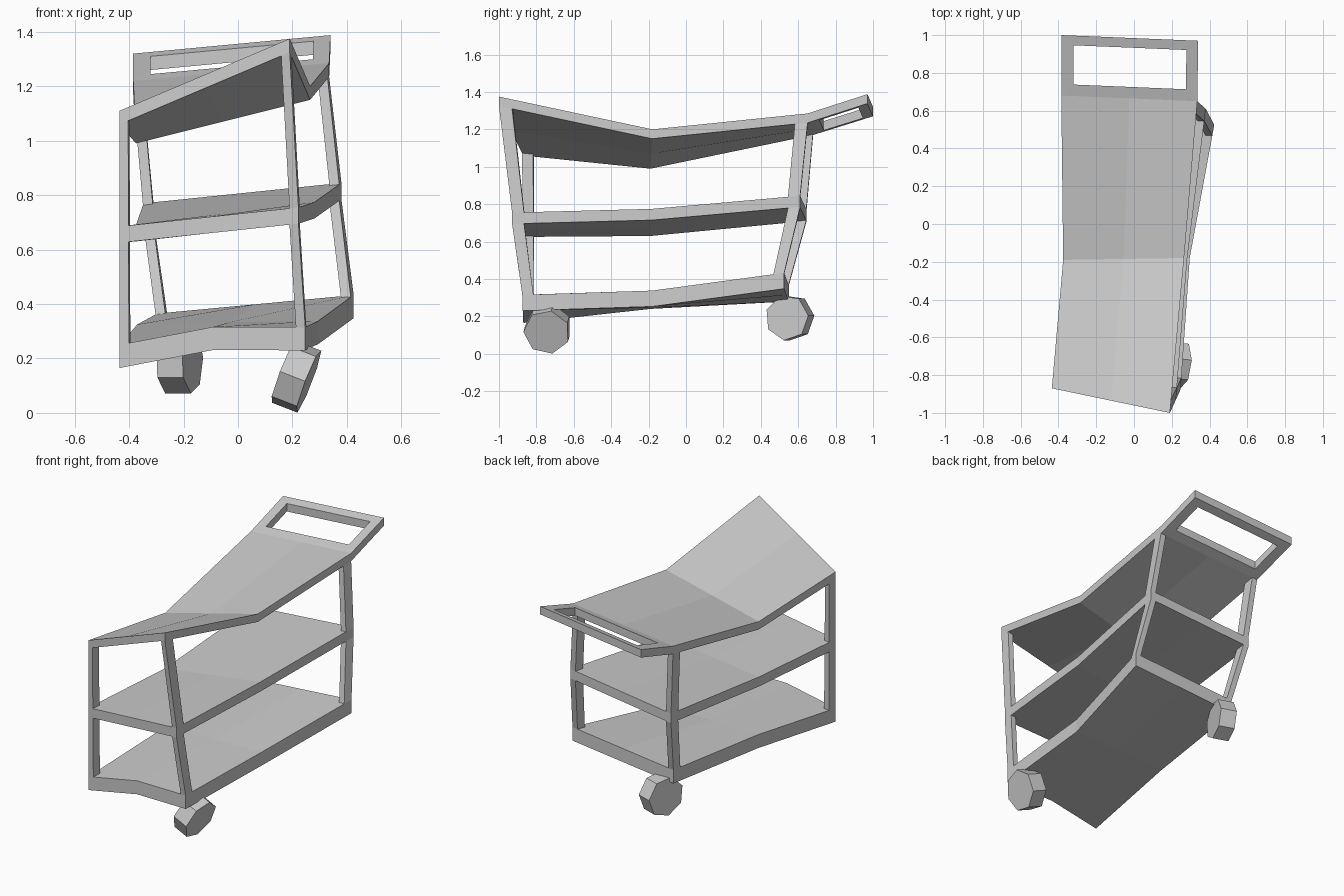
import bpy, math
from mathutils import Vector as V

if "Cube" in bpy.data.objects:
    bpy.data.objects.remove(bpy.data.objects["Cube"])

def mesh(name, verts, faces):
    me = bpy.data.meshes.new(name)
    me.from_pydata([tuple(v) for v in verts], [], faces)
    me.validate()
    ob = bpy.data.objects.new(name, me)
    bpy.context.collection.objects.link(ob)
    return ob

# Warped shelves: (left, right) top corners at the front, middle and back rows
LEVELS = [
    [(V((-.435, -.87, .25)), V((.247, -.875, .315))),
     (V((-.37, -.19, .325)), V((.295, -.18, .338))),
     (V((-.297, .55, .365)), V((.425, .525, .433)))],
    [(V((-.435, -.87, .685)), V((.222, -.93, .755))),
     (V((-.375, -.19, .69)), V((.282, -.18, .775))),
     (V((-.347, .645, .77)), V((.38, .61, .845)))],
    [(V((-.435, -.87, 1.11)), V((.19, -1.0, 1.375))),
     (V((-.375, -.19, 1.04)), V((.265, -.18, 1.2))),
     (V((-.385, .68, 1.22)), V((.335, .65, 1.285)))],
]
DROP = [.085, .06, .05]

def at(level, u, v):
    """Point on a shelf top; u runs left to right, v runs 0..2 front to back."""
    rows = LEVELS[level]
    i = 0 if v < 1 else 1
    a = rows[i][0].lerp(rows[i][1], u)
    b = rows[i + 1][0].lerp(rows[i + 1][1], u)
    return a.lerp(b, v - i)

def shelf(name, level):
    top = [at(level, u / 2, v) for v in range(3) for u in range(3)]
    if level == 0:
        top[1].z += .033          # raised kink in the front edge
    bot = [p - V((0, 0, DROP[level])) for p in top]
    faces = []
    for v in range(2):
        for u in range(2):
            q = [v * 3 + u, v * 3 + u + 1, v * 3 + u + 4, v * 3 + u + 3]
            faces += [q, [k + 9 for k in reversed(q)]]
    rim = [0, 1, 2, 5, 8, 7, 6, 3]
    for i, a in enumerate(rim):
        b = rim[(i + 1) % 8]
        faces.append([a, a + 9, b + 9, b])
    mesh(name, top + bot, faces)

def post(name, level, us, vs):
    quad = [(us[0], vs[0]), (us[1], vs[0]), (us[1], vs[1]), (us[0], vs[1])]
    lo = [at(level, *c) for c in quad]
    hi = [at(level + 1, *c) - V((0, 0, DROP[level + 1])) for c in quad]
    mesh(name, lo + hi, [(3, 2, 1, 0), (4, 5, 6, 7)] +
         [(i, (i + 1) % 4, (i + 1) % 4 + 4, i + 4) for i in range(4)])

for k, n in enumerate(("bottom_shelf", "middle_shelf", "top_shelf")):
    shelf(n, k)

# Corner posts between the shelves
for k, tier in enumerate(("lower", "upper")):
    for sx, us in (("left", (0, .05)), ("right", (.95, 1))):
        for sy, vs in (("front", (0, .085)), ("back", (1.918, 2))):
            post(f"{tier}_{sy}_{sx}_post", k, us, vs)

# Push handle: sloped rectangular frame behind the top shelf
A, B = LEVELS[2][2]
C, D = V((.34, .97, 1.388)), V((-.385, 1.0, 1.32))
def on(u, v):
    return A.lerp(B, u).lerp(D.lerp(C, u), v)
ring = [on(*c) for c in ((0, 0), (1, 0), (1, 1), (0, 1),
                         (.088, .19), (.915, .19), (.915, .84), (.088, .84))]
ring += [p - V((0, 0, .05)) for p in ring]
faces = []
for i in range(4):
    j = (i + 1) % 4
    faces += [(i, j, j + 4, i + 4), (i + 12, j + 12, j + 8, i + 8),
              (i + 8, j + 8, j, i), (i + 4, j + 4, j + 12, i + 12)]
mesh("push_handle", ring, faces)

# Two crooked seven-sided wheels
def wheel(name, center, axis, offset, radius=.125, width=.1):
    c, a = V(center), V(axis).normalized()
    up = (V((0, 0, 1)) - a * a.z).normalized()
    side = up.cross(a)
    n = 7
    verts = [c + a * s * width / 2 +
             (side * math.cos(t) + up * math.sin(t)) * radius
             for s in (-1, 1)
             for t in [math.radians(offset) + i * math.tau / n for i in range(n)]]
    faces = [list(range(n))[::-1], list(range(n, 2 * n))]
    faces += [(i, (i + 1) % n, (i + 1) % n + n, i + n) for i in range(n)]
    mesh(name, verts, faces)

wheel("front_right_wheel", (.213, -.74, .133), (.93, -.1, -.36), 25)
wheel("back_left_wheel", (-.215, .555, .193), (.945, -.325, 0), 5, .122)
